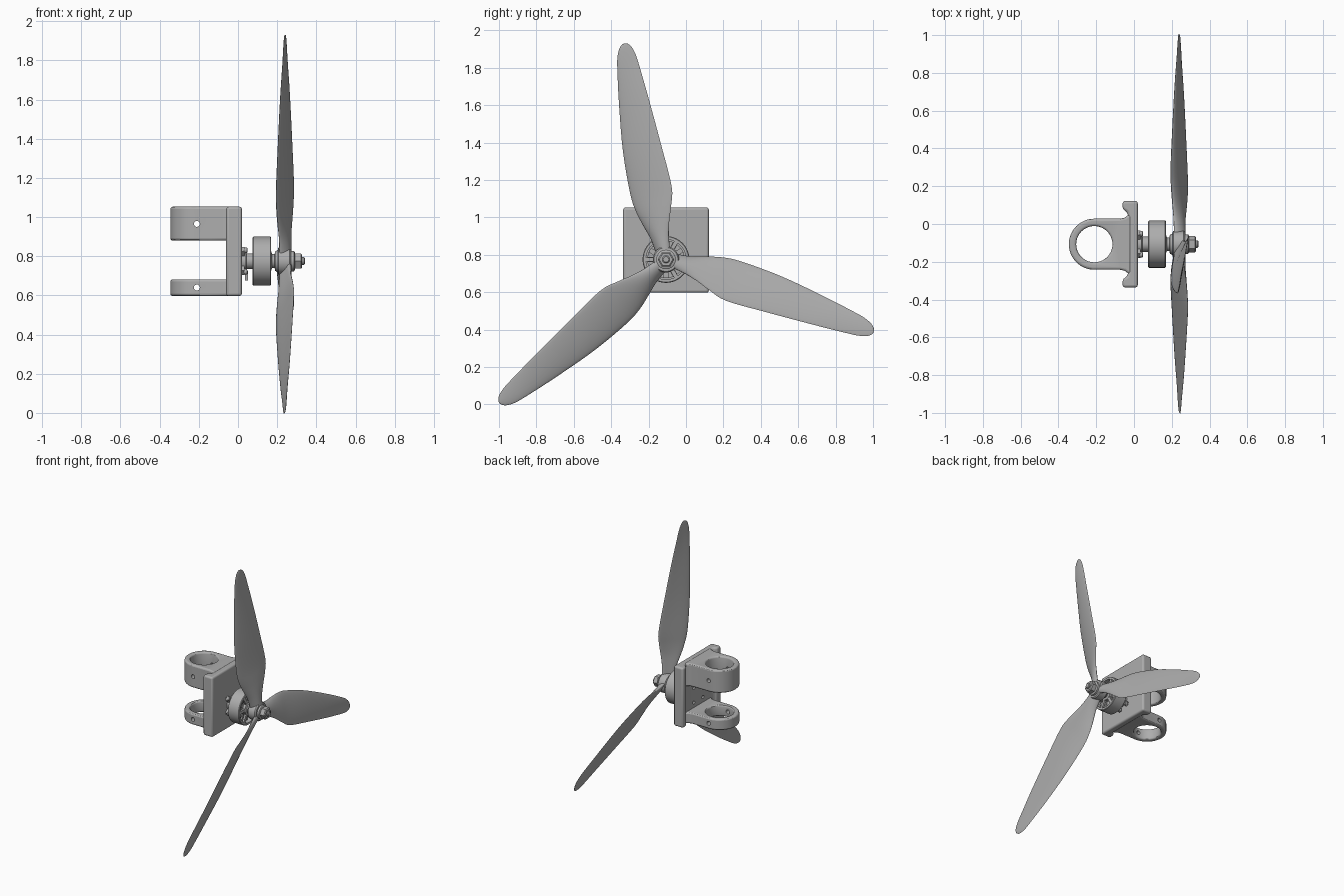
import bpy, bmesh
from math import sin, cos, pi, radians
from mathutils import Matrix, Vector

if "Cube" in bpy.data.objects:
    bpy.data.objects.remove(bpy.data.objects["Cube"], do_unlink=True)

AY, AZ = -0.107, 0.775          # propeller axis, parallel to x

grey = bpy.data.materials.new("mid grey")
grey.use_nodes = True
COLOUR = (0.42, 0.42, 0.42, 1)
grey.diffuse_color = COLOUR
grey.node_tree.nodes["Principled BSDF"].inputs["Base Color"].default_value = COLOUR


def finish(name, bm, angle=35):
    bmesh.ops.recalc_face_normals(bm, faces=bm.faces[:])
    me = bpy.data.meshes.new(name)
    bm.to_mesh(me)
    bm.free()
    me.materials.append(grey)
    ob = bpy.data.objects.new(name, me)
    bpy.context.collection.objects.link(ob)
    select(ob)
    bpy.ops.object.shade_smooth_by_angle(angle=radians(angle))
    return ob


def select(ob):
    bpy.ops.object.select_all(action='DESELECT')
    ob.select_set(True)
    bpy.context.view_layer.objects.active = ob


def prism(name, outline, z0, z1):
    """Extrude an xy outline between two heights."""
    bm = bmesh.new()
    face = bm.faces.new([bm.verts.new((x, y, z0)) for x, y in outline])
    up = bmesh.ops.extrude_face_region(bm, geom=[face])["geom"]
    bmesh.ops.translate(bm, vec=(0, 0, z1 - z0),
                        verts=[v for v in up if isinstance(v, bmesh.types.BMVert)])
    return finish(name, bm)


def lathe(name, profile, sides=48, closed=False, dy=0, dz=0):
    """Turn (x, radius) points about the propeller axis."""
    bm = bmesh.new()
    rings = [[bm.verts.new((x, AY + dy + r * cos(2 * pi * i / sides),
                            AZ + dz + r * sin(2 * pi * i / sides)))
              for i in range(sides)] for x, r in profile]
    pairs = list(zip(rings, rings[1:]))
    if closed:
        pairs.append((rings[-1], rings[0]))
    else:
        bm.faces.new(rings[0])
        bm.faces.new(rings[-1])
    for a, b in pairs:
        for i in range(sides):
            j = (i + 1) % sides
            bm.faces.new((a[i], a[j], b[j], b[i]))
    return finish(name, bm)


def rod(name, centre, radius, length, axis):
    bm = bmesh.new()
    spin = Matrix.Rotation(pi / 2, 4, axis) if axis != 'Z' else Matrix()
    bmesh.ops.create_cone(bm, cap_ends=True, segments=40, radius1=radius, radius2=radius,
                          depth=length, matrix=Matrix.Translation(centre) @ spin)
    return finish(name, bm)


def radial_box(name, x0, x1, r0, r1, width, angle):
    """Bar running outward from the propeller axis."""
    bm = bmesh.new()
    bmesh.ops.create_cube(bm, size=1)
    size = Vector((x1 - x0, r1 - r0, width))
    mid = Matrix.Translation(((x0 + x1) / 2, (r0 + r1) / 2, 0))
    bm.transform(Matrix.Translation((0, AY, AZ)) @ Matrix.Rotation(angle, 4, 'X')
                 @ mid @ Matrix.Diagonal(size.to_4d()))
    return finish(name, bm)


def apply_mod(ob, kind, **settings):
    mod = ob.modifiers.new(kind, kind)
    for key, value in settings.items():
        setattr(mod, key, value)
    select(ob)
    bpy.ops.object.modifier_apply(modifier=mod.name)


def cut(ob, cutter):
    apply_mod(ob, 'BOOLEAN', operation='DIFFERENCE', solver='EXACT', object=cutter)
    bpy.data.objects.remove(cutter, do_unlink=True)


def soften(ob, width):
    apply_mod(ob, 'BEVEL', width=width, segments=3, limit_method='ANGLE',
              angle_limit=radians(40))


def smooth(ob):
    select(ob)
    bpy.ops.object.shade_smooth_by_angle(angle=radians(30))


# Mounting plate with raised lips along both sides
half = [(-0.03, 0.145), (-0.036, 0.17), (-0.06, 0.185), (-0.06, 0.229), (0.02, 0.229)]
outline = [(x, AY + y) for x, y in half] + [(x, AY - y) for x, y in reversed(half)]
plate = prism("mounting_plate", outline, 0.597, 1.053)
soften(plate, 0.013)
for sy in (-1, 1):
    for sz in (-1, 1):
        cut(plate, rod("hole_cutter", (0, AY + sy * 0.055, AZ + sz * 0.055), 0.012, 0.3, 'Y'))
smooth(plate)

# Two tube clamps: round nose, straight sides, flare into the plate
CX, CR = -0.21, 0.135
nose = [(CX - CR * sin(a), AY + CR * cos(a)) for a in [pi * i / 32 for i in range(33)]]
flare = [(-0.075, 0.135), (-0.05, 0.14), (-0.034, 0.152), (-0.015, 0.165)]
body = ([(x, AY + y) for x, y in reversed(flare)] + nose
        + [(x, AY - y) for x, y in flare])
for name, z0, z1, zh in (("upper_clamp", 0.88, 1.053, 0.965),
                         ("lower_clamp", 0.597, 0.682, 0.64)):
    clamp = prism(name, body, z0, z1)
    cut(clamp, rod("bore_cutter", (CX, AY, 0.8), 0.096, 2, 'Z'))
    soften(clamp, 0.012)
    cut(clamp, rod("screw_cutter", (CX, AY, zh), 0.015, 1, 'X'))
    smooth(clamp)

# Motor mount: cross arms with screws, and a neck
for k in range(4):
    a = pi / 4 + k * pi / 2
    radial_box("mount_arm", 0.018, 0.034, 0, 0.085, 0.034, a)
    lathe("mount_screw", [(0.03, 0.014), (0.045, 0.014), (0.048, 0.01)], 16,
          dy=0.078 * cos(a), dz=0.078 * sin(a))
lathe("motor_neck", [(0.018, 0.055), (0.04, 0.055), (0.044, 0.04), (0.085, 0.04)])

# Motor bell, with spokes and windings inside
lathe("motor_bell", [(0.075, 0.121), (0.079, 0.125), (0.165, 0.125), (0.169, 0.121),
                     (0.169, 0.107), (0.075, 0.107)], 64, closed=True)
lathe("motor_base", [(0.082, 0.1), (0.09, 0.1)])
lathe("motor_core", [(0.082, 0.055), (0.15, 0.055)])
lathe("bell_centre", [(0.15, 0.05), (0.169, 0.05), (0.174, 0.036), (0.19, 0.036)])
for k in range(6):
    radial_box("bell_spoke", 0.153, 0.167, 0.04, 0.112, 0.022, k * pi / 3)
for k in range(12):
    radial_box("winding", 0.088, 0.145, 0.05, 0.1, 0.026, k * pi / 6)
radial_box("motor_lead", 0.035, 0.05, 0.05, 0.1, 0.02, -pi / 2)

# Propeller hub, washer, shaft and nut
lathe("adapter_cone", [(0.186, 0.03), (0.19, 0.05), (0.205, 0.058), (0.212, 0.05)])
lathe("propeller_hub", [(0.203, 0.062), (0.208, 0.07), (0.262, 0.07), (0.27, 0.064),
                        (0.272, 0.045), (0.268, 0.04)])
lathe("washer", [(0.26, 0.052), (0.286, 0.052), (0.29, 0.046)])
lathe("nut", [(0.286, 0.036), (0.29, 0.044), (0.322, 0.044), (0.328, 0.036)], 6)
lathe("shaft", [(0.05, 0.02), (0.336, 0.02), (0.341, 0.015)], 24)

# Blades: radius, leading edge, trailing edge, twist offset, half thickness
STATIONS = [Vector(s) for s in (
    (0.03, 0.045, -0.03, 0.02, 0.022), (0.12, 0.06, -0.038, 0.025, 0.018),
    (0.2, 0.087, -0.055, 0.035, 0.014), (0.28, 0.111, -0.08, 0.042, 0.012),
    (0.38, 0.124, -0.101, 0.045, 0.011), (0.61, 0.121, -0.086, 0.036, 0.009),
    (0.86, 0.096, -0.066, 0.024, 0.007), (1.03, 0.073, -0.05, 0.013, 0.005),
    (1.104, 0.06, -0.041, 0.009, 0.004), (1.15, 0.042, -0.027, 0.006, 0.003),
    (1.17, 0.024, -0.011, 0.004, 0.002), (1.176, 0.01, 0.002, 0.002, 0.001))]


def spline(points, steps):
    out = []
    for i in range(len(points) - 1):
        b, c = points[i], points[i + 1]
        m = (c - points[max(i - 1, 0)]) / 2
        n = (points[min(i + 2, len(points) - 1)] - b) / 2
        for s in range(steps):
            t = s / steps
            out.append(b + (c - b) * (3 * t * t - 2 * t ** 3)
                       + m * (t ** 3 - 2 * t * t + t) + n * (t ** 3 - t * t))
    return out + [points[-1]]


def blade(name, angle):
    bm, loops, n = bmesh.new(), [], 24
    u = Vector((0, cos(angle), sin(angle)))
    side = Vector((0, -sin(angle), cos(angle)))
    for r, lead, trail, twist, thick in spline(STATIONS, 4):
        ring = []
        for i in range(n):
            a = 2 * pi * i / n
            t = (lead + trail) / 2 + (lead - trail) / 2 * cos(a)
            camber = 0.5 * thick * sin(a) ** 2
            x = 0.24 - twist * cos(a) + thick * sin(a) * (1 + 0.3 * cos(a)) + camber
            ring.append(bm.verts.new(Vector((x, AY, AZ)) + u * r + side * t))
        loops.append(ring)
    for a, b in zip(loops, loops[1:]):
        for i in range(n):
            j = (i + 1) % n
            bm.faces.new((a[i], a[j], b[j], b[i]))
    bm.faces.new(loops[0])
    bm.faces.new(loops[-1])
    finish(name, bm, 60)


for label, degrees in (("upper", 100.5), ("left", 220.5), ("right", 340.5)):
    blade(label + "_blade", radians(degrees))
